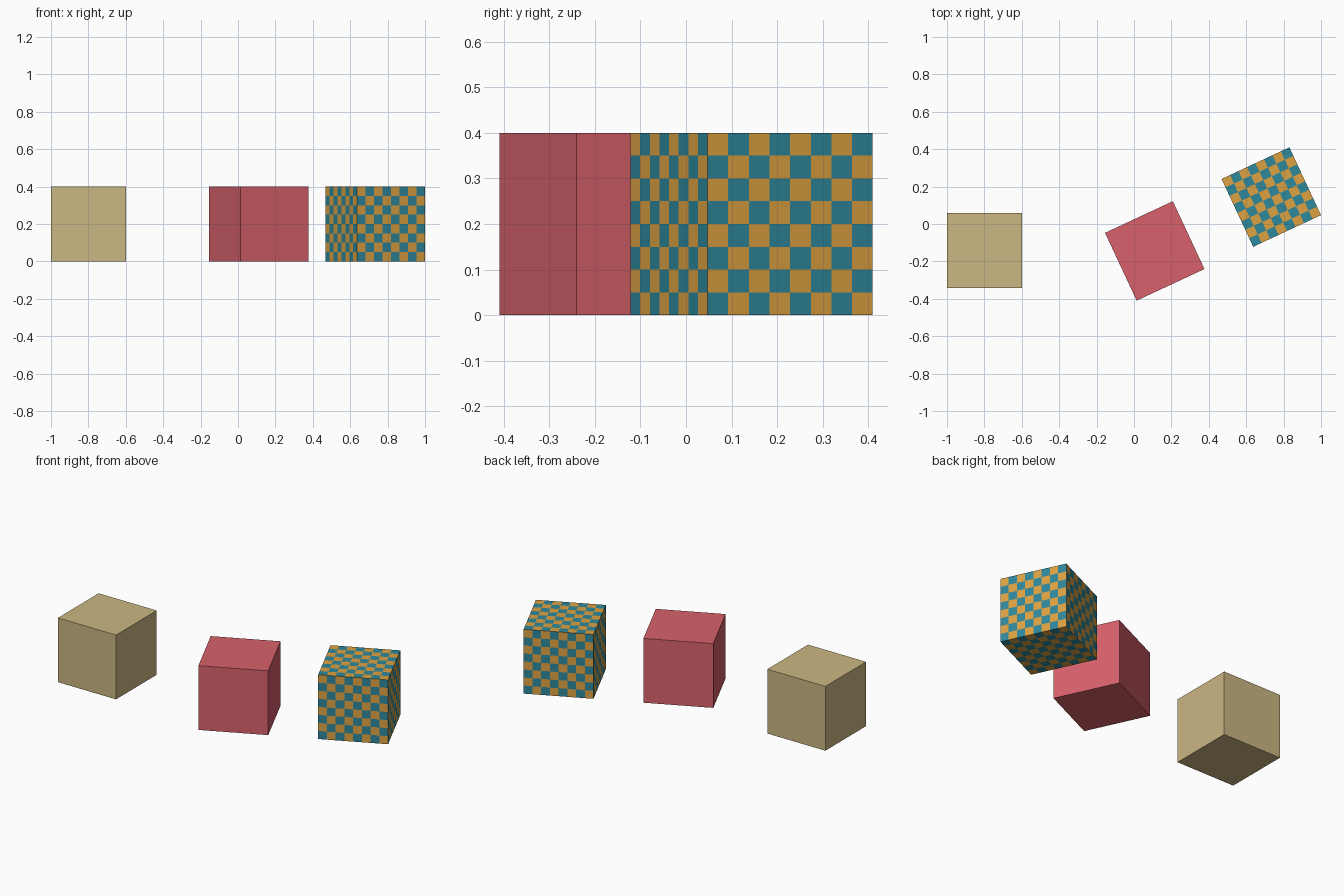
import bpy, bmesh, math

if "Cube" in bpy.data.objects:
    bpy.data.objects.remove(bpy.data.objects["Cube"])

SIZE = 0.4
CELLS = 8
TURN = math.radians(25)


def material(name, srgb):
    lin = [((c / 255 + 0.055) / 1.055) ** 2.4 for c in srgb]
    m = bpy.data.materials.new(name)
    m.diffuse_color = (*lin, 1)
    m.use_nodes = True
    m.node_tree.nodes["Principled BSDF"].inputs["Base Color"].default_value = m.diffuse_color
    return m


def cube(name, x, y, turn, mats, cuts=0):
    bm = bmesh.new()
    bmesh.ops.create_cube(bm, size=SIZE)
    if cuts:
        bmesh.ops.subdivide_edges(bm, edges=bm.edges[:], cuts=cuts, use_grid_fill=True)
        # checker rule: alternate cells, each side starting alike at its lower left
        for f in bm.faces:
            c, n = f.calc_center_median(), f.normal
            axis = max(range(3), key=lambda a: abs(n[a]))
            cell = sum(math.floor((c[a] / SIZE + 0.5) * CELLS) for a in range(3) if a != axis)
            flip = (n[axis] < 0) != (axis == 1)
            f.material_index = (cell + flip) % 2
    me = bpy.data.meshes.new(name)
    bm.to_mesh(me)
    bm.free()
    for m in mats:
        me.materials.append(m)
    ob = bpy.data.objects.new(name, me)
    ob.location = (x, y, SIZE / 2)
    ob.rotation_euler.z = turn
    bpy.context.collection.objects.link(ob)


tan = material("tan", (203, 183, 131))
red = material("rose_red", (216, 97, 107))
teal = material("teal", (46, 136, 156))
orange = material("orange", (222, 162, 66))

# plain square-on cube, plain turned cube, checkered turned cube
cube("tan_cube", -0.8, -0.142, 0, [tan])
cube("red_cube", 0.111, -0.144, TURN, [red])
cube("checkered_cube", 0.734, 0.144, TURN, [teal, orange], CELLS - 1)
